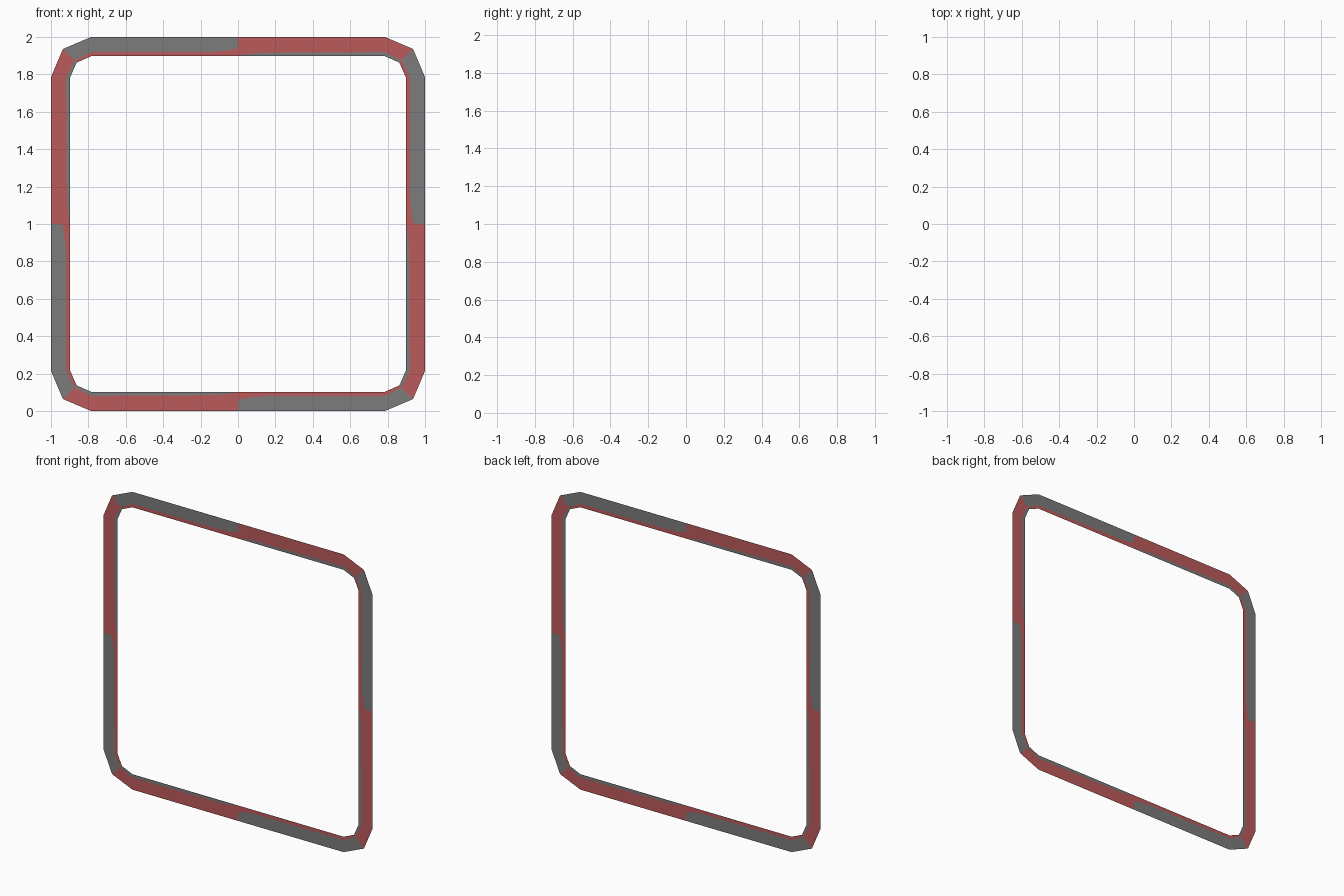
import bpy, bmesh
from itertools import product

if "Cube" in bpy.data.objects:
    bpy.data.objects.remove(bpy.data.objects["Cube"])

# One eighth of the frame: (x, z) from the middle of a bar to the corner
OUTER = [(0, 1), (0.04, 1), (0.12, 1), (0.785, 1), (0.936, 0.936)]
INNER = [(0, 0.897), (0.04, 0.897), (0.12, 0.897), (0.785, 0.897), (0.863, 0.863)]
# Colour border: red widens near the middle of each bar
SPLIT = {True: [(0, 0.899), (0.04, 0.906), (0.12, 0.915), (0.785, 0.919), (0.874, 0.874)],
         False: [(0, 0.94), (0.04, 0.931), (0.12, 0.921), (0.785, 0.919), (0.874, 0.874)]}
GAP = 0.0006          # half distance between front and back skins


def material(name, colour):
    mat = bpy.data.materials.new(name)
    mat.diffuse_color = (*colour, 1)
    mat.use_nodes = True
    mat.node_tree.nodes["Principled BSDF"].inputs["Base Color"].default_value = mat.diffuse_color
    return mat


def strip(bm, a, b, place, side):
    """Flat strip between two outlines, facing -y (side -1) or +y (side 1)."""
    for i in range(len(a) - 1):
        pts = [place(*p) for p in (a[i], a[i + 1], b[i + 1], b[i])]
        face = bm.faces.new([bm.verts.new((x, side * GAP, z + 1)) for x, z in pts])
        face.normal_update()
        if face.normal.y * side < 0:
            face.normal_flip()


# Mirror the eighth around; the two colours trade places at every mirror line
meshes = {True: bmesh.new(), False: bmesh.new()}
for sx, sz, swap, side in product((1, -1), (1, -1), (False, True), (-1, 1)):
    def place(x, z):
        if swap:
            x, z = z, x
        return sx * x, sz * z
    outer_red = (sx * sz * (-1 if swap else 1) * side) < 0
    split = SPLIT[outer_red]
    strip(meshes[outer_red], OUTER, split, place, side)
    strip(meshes[not outer_red], split, INNER, place, side)

colours = {True: material("red", (0.5, 0.1, 0.1)),
           False: material("dark_grey", (0.2, 0.2, 0.2))}
for is_red, bm in meshes.items():
    bmesh.ops.remove_doubles(bm, verts=bm.verts, dist=0.0001)
    name = "red_frame_bands" if is_red else "grey_frame_bands"
    mesh = bpy.data.meshes.new(name)
    bm.to_mesh(mesh)
    bm.free()
    mesh.materials.append(colours[is_red])
    bpy.context.collection.objects.link(bpy.data.objects.new(name, mesh))
